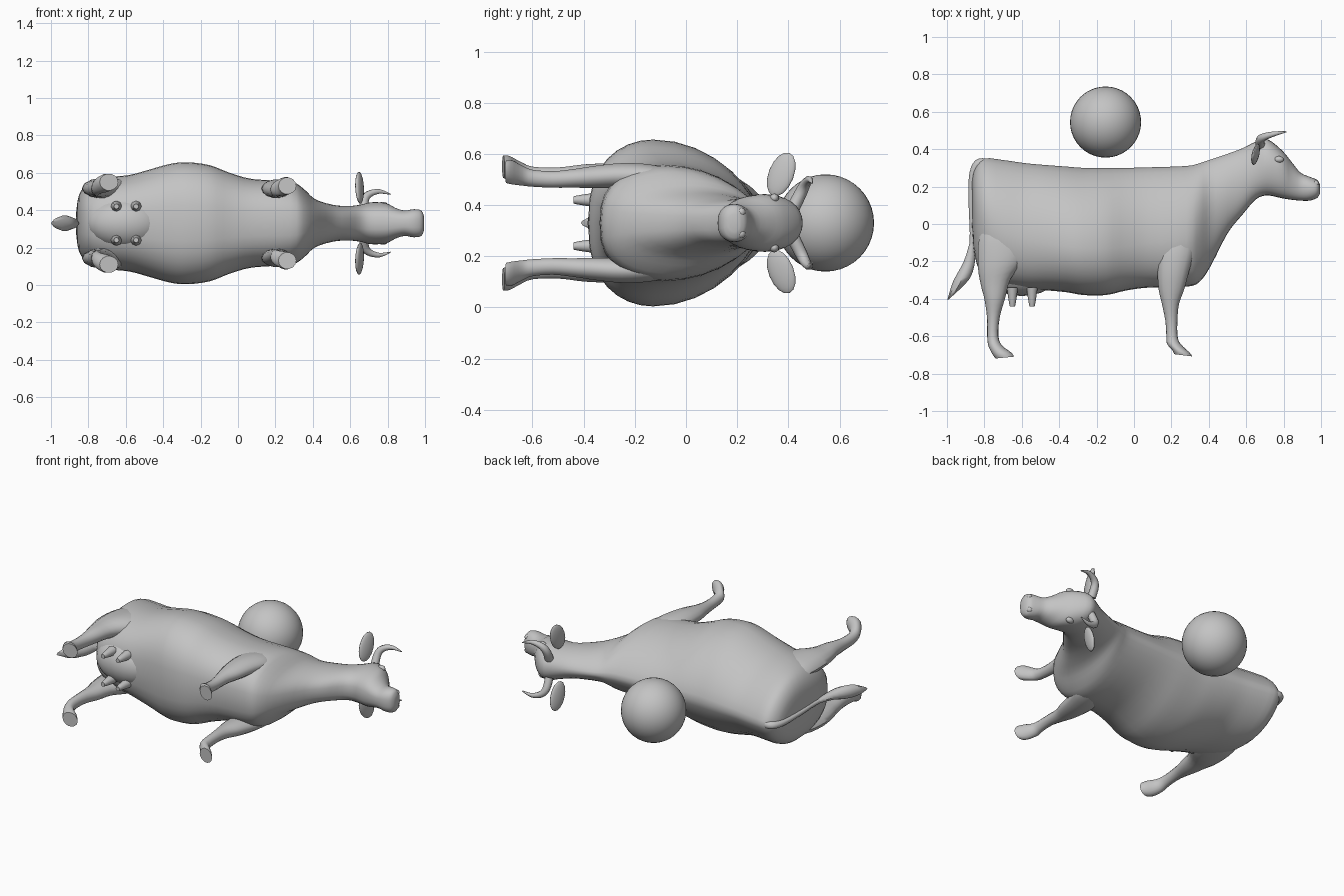
import bpy, bmesh, math
from mathutils import Vector

cube = bpy.data.objects.get("Cube")
if cube:
    bpy.data.objects.remove(cube, do_unlink=True)

MID = 0.33  # height of the animal's plane of symmetry (it lies on its side)

grey = bpy.data.materials.new("plain grey")
grey.use_nodes = True
colour = (0.55, 0.55, 0.55, 1)
grey.diffuse_color = colour
grey.node_tree.nodes["Principled BSDF"].inputs["Base Color"].default_value = colour


def finish(obj, name, angle=50):
    obj.name = name
    obj.data.materials.clear()
    obj.data.materials.append(grey)
    bpy.ops.object.select_all(action='DESELECT')
    obj.select_set(True)
    bpy.context.view_layer.objects.active = obj
    bpy.ops.object.shade_smooth_by_angle(angle=math.radians(angle))
    return obj


def smooth_rows(rows, steps):
    """Catmull-Rom interpolation between the rows of a profile."""
    out = []
    for i in range(len(rows) - 1):
        a, b, c, d = (Vector(rows[min(max(i + k, 0), len(rows) - 1)])
                      for k in (-1, 0, 1, 2))
        for s in range(steps):
            t = s / steps
            out.append(b + (c - a) * (t / 2)
                       + (a * 2 - b * 5 + c * 4 - d) * (t * t / 2)
                       + (b * 3 - a - c * 3 + d) * (t ** 3 / 2))
    return out + [Vector(rows[-1])]


def loft(name, rings):
    bm = bmesh.new()
    loops = [[bm.verts.new(p) for p in ring] for ring in rings]
    n = len(loops[0])
    for a, b in zip(loops, loops[1:]):
        for i in range(n):
            j = (i + 1) % n
            bm.faces.new((a[i], a[j], b[j], b[i]))
    bm.faces.new(loops[0])
    bm.faces.new(loops[-1])
    bmesh.ops.recalc_face_normals(bm, faces=bm.faces)
    mesh = bpy.data.meshes.new(name)
    bm.to_mesh(mesh)
    bm.free()
    obj = bpy.data.objects.new(name, mesh)
    bpy.context.collection.objects.link(obj)
    return finish(obj, name)


def body_ring(row, n=32):
    """Cross-section: ridged along the back, full at the belly, rounder at the head."""
    x, top, bottom, half, mid = row
    ridge = 1.35 if x < .4 else 1.35 - min(1, (x - .4) * 4) * .45
    ring = []
    for i in range(n):
        a = math.tau * i / n
        c, s = math.cos(a), math.sin(a)
        power = ridge if s > 0 else 0.75
        y = mid + s * ((top - mid) if s > 0 else (mid - bottom))
        ring.append((x, y, MID + half * math.copysign(abs(c) ** power, c)))
    return ring


def limb(name, rows, side, n=14):
    """Rows: y, x centre, x radius, sideways offset, sideways radius, toe tilt."""
    rings = []
    for y, x, rx, off, rz, tilt in smooth_rows(rows, 3):
        ring = []
        for i in range(n):
            c, s = math.cos(math.tau * i / n), math.sin(math.tau * i / n)
            ring.append((x + rx * c, y + tilt * c, MID + side * off + rz * s))
        rings.append(ring)
    return loft(name, rings)


def ellipsoid(name, centre, size, rotation=(0, 0, 0), segments=16):
    bpy.ops.mesh.primitive_uv_sphere_add(segments=segments, ring_count=segments // 2,
                                         radius=1, location=centre, rotation=rotation)
    obj = bpy.context.object
    obj.scale = size
    return finish(obj, name)


def tube(name, points):
    """Tapered tube through points given as x, y, z, radius."""
    curve = bpy.data.curves.new(name, 'CURVE')
    curve.dimensions = '3D'
    curve.bevel_depth = 1
    curve.bevel_resolution = 2
    curve.use_fill_caps = True
    path = smooth_rows(points, 4)
    spline = curve.splines.new('POLY')
    spline.points.add(len(path) - 1)
    for p, (x, y, z, r) in zip(spline.points, path):
        p.co = (x, y, z, 1)
        p.radius = r
    obj = bpy.data.objects.new(name, curve)
    bpy.context.collection.objects.link(obj)
    bpy.ops.object.select_all(action='DESELECT')
    obj.select_set(True)
    bpy.context.view_layer.objects.active = obj
    bpy.ops.object.convert(target='MESH')
    return finish(bpy.context.object, name)


# Trunk, neck and head: x, back line, belly line, half width, widest level
trunk = [
    (-.865, .24, -.02, .06, .1), (-.85, .3, -.18, .15, .06),
    (-.8, .35, -.29, .215, .03), (-.7, .342, -.33, .245, -.04),
    (-.58, .325, -.35, .258, -.08), (-.47, .315, -.355, .288, -.1),
    (-.36, .307, -.365, .318, -.12), (-.27, .3, -.38, .326, -.13),
    (-.15, .3, -.38, .31, -.13), (-.04, .3, -.355, .268, -.12),
    (.08, .303, -.34, .236, -.1), (.28, .31, -.335, .222, -.08),
    (.35, .325, -.31, .185, -.02), (.41, .345, -.225, .13, .04),
    (.5, .375, -.05, .1, .15), (.58, .405, .05, .092, .22),
    (.65, .44, .13, .098, .28), (.71, .455, .153, .112, .31),
    (.79, .395, .138, .108, .29), (.84, .335, .13, .083, .23),
    (.89, .275, .125, .068, .2), (.94, .252, .125, .075, .19),
    (.98, .235, .14, .068, .19), (.995, .21, .165, .035, .19),
]
loft("body_and_head", [body_ring(r) for r in smooth_rows(trunk, 3)])

# Legs: profile rows from the shoulder or hip to the hoof
hind = [
    (.06, -.69, .08, .15, .05, 0), (-.06, -.69, .135, .18, .055, 0),
    (-.2, -.705, .13, .187, .058, .02), (-.31, -.738, .08, .185, .05, .02),
    (-.4, -.745, .055, .185, .045, 0), (-.5, -.752, .034, .18, .038, 0),
    (-.6, -.755, .03, .185, .036, 0), (-.65, -.742, .037, .2, .042, 0),
    (-.69, -.708, .05, .215, .048, .004), (-.714, -.69, .05, .22, .045, .005),
]
fore = [
    (-.04, .24, .08, .16, .045, 0), (-.14, .225, .098, .18, .05, 0),
    (-.25, .21, .085, .185, .05, 0), (-.35, .2, .068, .18, .045, 0),
    (-.43, .195, .045, .175, .038, 0), (-.52, .2, .032, .17, .033, 0),
    (-.6, .203, .03, .175, .034, 0), (-.64, .212, .036, .185, .04, 0),
    (-.68, .25, .046, .198, .048, -.006), (-.702, .264, .048, .2, .045, -.006),
]

for side, label in ((1, "upper"), (-1, "lower")):
    limb(label + "_hind_leg", hind, side)
    limb(label + "_front_leg", fore, side)

    # Ears, horns, eyes and nostrils
    ellipsoid(label + "_ear", (.65, .372, MID + side * .19), (.018, .052, .09),
              (side * -.35, side * -.12, -.3))
    tube(label + "_horn", [(.675, .42, MID + side * .06, .026),
                           (.675, .45, MID + side * .12, .024),
                           (.7, .468, MID + side * .155, .02),
                           (.755, .483, MID + side * .17, .013),
                           (.815, .493, MID + side * .155, .003)])
    ellipsoid(label + "_eye", (.775, .345, MID + side * .097), (.026, .018, .018))
    ellipsoid(label + "_nostril", (.972, .215, MID + side * .042), (.018, .018, .018))

    # Teats
    for x, place in ((-.65, "rear"), (-.545, "front")):
        limb(label + "_" + place + "_teat",
             [(-.34, x, .03, .09, .03, 0), (-.41, x, .02, .09, .02, 0),
              (-.44, x, .014, .09, .014, 0)], side, 8)

# Udder
ellipsoid("udder", (-.6, -.25, MID), (.21, .135, .14), segments=24)

# Tail with its tuft
tube("tail", [(-.79, .325, MID, .025), (-.835, .32, MID, .024),
              (-.865, .25, MID, .018), (-.87, .1, MID, .014),
              (-.865, -.05, MID, .013), (-.87, -.16, MID, .014)])
limb("tail_tuft", [(-.1, -.866, .013, 0, .012, 0), (-.2, -.88, .03, 0, .025, 0),
                   (-.29, -.918, .046, 0, .042, .01), (-.35, -.95, .038, 0, .036, .02),
                   (-.395, -.982, .017, 0, .012, .015)], 1, 8)

# Ball floating above the back
ellipsoid("ball", (-.152, .545, MID), (.19, .19, .19), segments=40)
